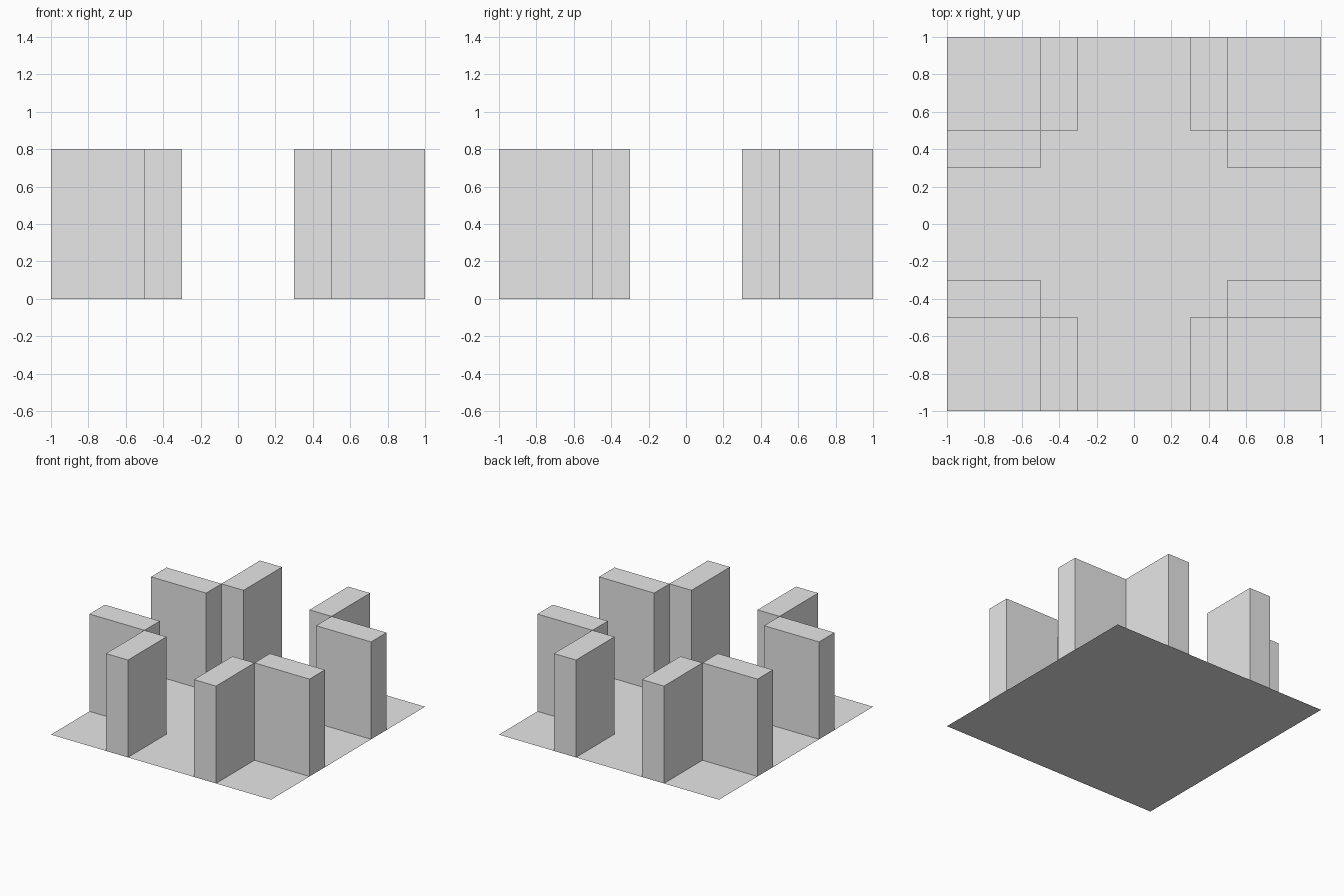
import bpy
import bmesh

cube = bpy.data.objects.get("Cube")
if cube:
    bpy.data.objects.remove(cube, do_unlink=True)

GREY = (0.8, 0.8, 0.8, 1.0)
grey = bpy.data.materials.new("plain_grey")
grey.use_nodes = True
grey.diffuse_color = GREY
grey.node_tree.nodes["Principled BSDF"].inputs["Base Color"].default_value = GREY

HALF, HEIGHT = 1.0, 0.8      # floor half width, wall height
INNER, OUTER = 0.3, 0.5      # near and far side of each wall


def add_sheet(name, x0, x1, y0, y1, height=0.0):
    """Flat rectangle on the ground, raised into an open-bottomed block if height is given."""
    bm = bmesh.new()
    corners = [(x0, y0), (x1, y0), (x1, y1), (x0, y1)]
    face = bm.faces.new([bm.verts.new((x, y, 0)) for x, y in corners])
    if height:
        top = bmesh.ops.extrude_face_region(bm, geom=[face])["geom"]
        verts = [v for v in top if isinstance(v, bmesh.types.BMVert)]
        bmesh.ops.translate(bm, verts=verts, vec=(0, 0, height))
        # the floor already closes the underside
        low = [f for f in bm.faces if all(v.co.z < 1e-6 for v in f.verts)]
        bmesh.ops.delete(bm, geom=low, context="FACES_ONLY")
    bmesh.ops.recalc_face_normals(bm, faces=bm.faces)
    if bm.faces and not height:
        bm.faces.ensure_lookup_table()
        if bm.faces[0].normal.z < 0:
            bm.faces[0].normal_flip()
    mesh = bpy.data.meshes.new(name)
    bm.to_mesh(mesh)
    bm.free()
    mesh.materials.append(grey)
    obj = bpy.data.objects.new(name, mesh)
    bpy.context.collection.objects.link(obj)
    return obj


# Floor
add_sheet("floor", -HALF, HALF, -HALF, HALF)

# Two walls per corner, touching along one upright edge
for sx, side in ((1, "left"), (-1, "right")):
    for sy, end in ((-1, "front"), (1, "back")):
        near_x, far_x = sorted((sx * INNER, sx * OUTER))
        near_y, far_y = sorted((sy * INNER, sy * OUTER))
        run_x = sorted((sx * OUTER, sx * HALF))
        run_y = sorted((sy * OUTER, sy * HALF))
        add_sheet(f"{end}_{side}_lengthwise_wall", near_x, far_x, *run_y, HEIGHT)
        add_sheet(f"{end}_{side}_crosswise_wall", *run_x, near_y, far_y, HEIGHT)
